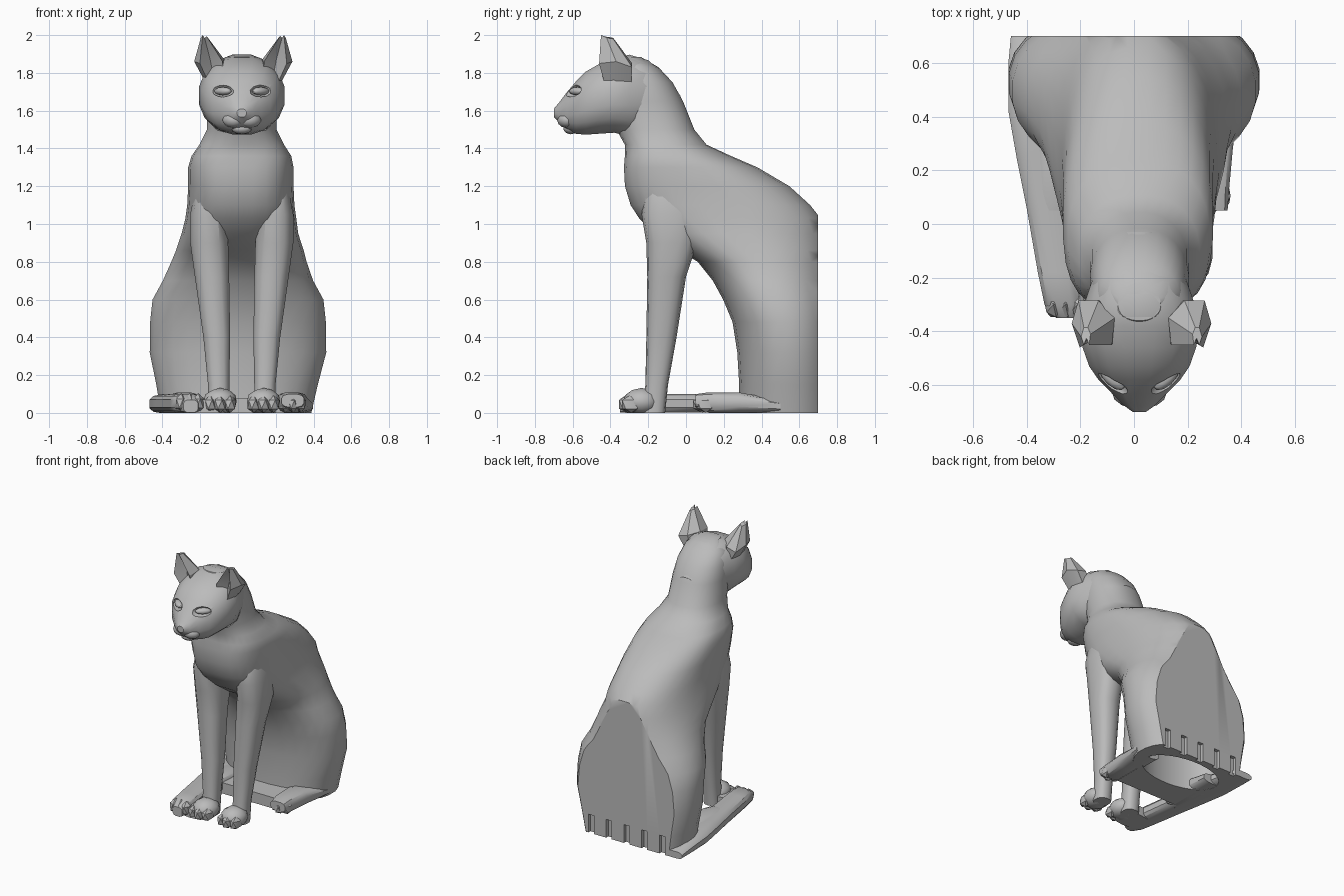
import bpy, bmesh, math
from mathutils import Matrix

if "Cube" in bpy.data.objects:
    bpy.data.objects.remove(bpy.data.objects["Cube"])

CX = 0.02  # mirror line of head and legs
stone = bpy.data.materials.new("grey_stone")
stone.diffuse_color = (0.5, 0.5, 0.5, 1)
stone.use_nodes = True
stone.node_tree.nodes["Principled BSDF"].inputs["Base Color"].default_value = stone.diffuse_color


def finish(name, bm, angle=35):
    bmesh.ops.recalc_face_normals(bm, faces=bm.faces)
    me = bpy.data.meshes.new(name)
    bm.to_mesh(me)
    bm.free()
    me.materials.append(stone)
    ob = bpy.data.objects.new(name, me)
    bpy.context.collection.objects.link(ob)
    smooth(ob, angle)
    return ob


def smooth(ob, angle=35):
    bpy.ops.object.select_all(action='DESELECT')
    ob.select_set(True)
    bpy.context.view_layer.objects.active = ob
    bpy.ops.object.shade_smooth_by_angle(angle=math.radians(angle))


def oval(n, p, front=None):
    """Unit superellipse points, with its own roundness on the front half."""
    pts = []
    for i in range(n):
        a = 2 * math.pi * (i + 0.5) / n
        c, s = math.cos(a), math.sin(a)
        e = 2 / (front if front and s < 0 else p)
        pts.append((math.copysign(abs(c) ** e, c), math.copysign(abs(s) ** e, s)))
    return pts


def loft_bm(rings):
    bm = bmesh.new()
    vs = [[bm.verts.new(p) for p in r] for r in rings]
    n = len(vs[0])
    for a, b in zip(vs, vs[1:]):
        for i in range(n):
            j = (i + 1) % n
            bm.faces.new((a[i], a[j], b[j], b[i]))
    bm.faces.new(vs[0])
    bm.faces.new(vs[-1])
    return bm


def flat_ring(z, x0, x1, y0, y1, n=16, p=2.3, front=None):
    return [((x0 + x1) / 2 + u * (x1 - x0) / 2, (y0 + y1) / 2 + v * (y1 - y0) / 2, z) for u, v in oval(n, p, front)]


def tall_ring(y, z0, z1, x0, x1, n=16, p=2.3):
    return [((x0 + x1) / 2 + u * (x1 - x0) / 2, y, (z0 + z1) / 2 + v * (z1 - z0) / 2) for u, v in oval(n, p)]


def blob(name, loc, size, turn=0, sub=2):
    bm = bmesh.new()
    bmesh.ops.create_icosphere(bm, subdivisions=sub, radius=1)
    m = Matrix.Translation(loc) @ Matrix.Rotation(turn, 4, 'Z') @ Matrix.Diagonal((*size, 1))
    bmesh.ops.transform(bm, matrix=m, verts=bm.verts)
    for v in bm.verts:
        v.co.z = max(v.co.z, 0)
    return finish(name, bm)


def carve(ob, cutter, operation='DIFFERENCE'):
    mod = ob.modifiers.new("cut", 'BOOLEAN')
    mod.operation, mod.solver, mod.object = operation, 'EXACT', cutter
    bpy.ops.object.select_all(action='DESELECT')
    ob.select_set(True)
    bpy.context.view_layer.objects.active = ob
    bpy.ops.object.modifier_apply(modifier=mod.name)
    bpy.data.objects.remove(cutter)


# Body: stacked level sections (z, front y, rear y, half width, centre x, front roundness)
body_rows = [
    (0.00, .28, .81, .40, -.01, 2.3), (0.15, .28, .81, .43, -.005, 2.3), (0.32, .27, .81, .47, 0, 2.2),
    (0.48, .245, .805, .468, 0, 2.2), (0.60, .195, .79, .455, 0, 2.2), (0.70, .14, .77, .40, 0, 2.2),
    (0.80, .06, .755, .36, .005, 2.3), (0.86, -.04, .75, .34, .01, 2.4), (0.95, -.17, .735, .31, .01, 2.6),
    (1.03, -.25, .715, .295, .015, 2.8), (1.10, -.295, .66, .285, .015, 3), (1.20, -.325, .55, .28, .015, 3),
    (1.30, -.33, .38, .28, .015, 3), (1.36, -.325, .24, .265, .018, 2.8), (1.42, -.325, .11, .225, .02, 2.5),
    (1.50, -.37, .045, .185, .02, 2.2), (1.65, -.42, -.015, .185, .02, 2.2), (1.75, -.42, -.07, .175, .02, 2.2),
    (1.83, -.40, -.145, .15, .02, 2.2), (1.885, -.36, -.24, .08, .02, 2.2)]
bm = loft_bm([flat_ring(z, cx - w, cx + w, f, r, 28, 2.2, pf) for z, f, r, w, cx, pf in body_rows])
# flat sawn-off back
bmesh.ops.bisect_plane(bm, geom=bm.verts[:] + bm.edges[:] + bm.faces[:], plane_co=(0, .7, 0),
                       plane_no=(0, 1, 0), clear_outer=True)
bmesh.ops.holes_fill(bm, edges=[e for e in bm.edges if e.is_boundary], sides=0)
body = finish("body", bm)

# Low base between the hind feet, joined to the body
bm = bmesh.new()
bmesh.ops.create_cube(bm, size=1, matrix=Matrix.Translation((-.005, .28, .04)) @ Matrix.Diagonal((.51, .32, .08, 1)))
carve(body, finish("base", bm), 'UNION')

# Oval hollow underneath and the row of slots along the back
hollow = ((-.1, .31, .31, .65), (.45, .31, .31, .65))
carve(body, finish("hollow_cutter", loft_bm([flat_ring(z, -.01 - r, -.01 + r, f, b, 32, 2) for z, r, f, b in hollow])))
for i in range(5):
    bm = bmesh.new()
    bmesh.ops.create_cube(bm, size=1, matrix=Matrix.Translation((-.295 + i * .145, .7, .035))
                          @ Matrix.Diagonal((.045, .05, .2, 1)))
    carve(body, finish("slot_cutter", bm))
smooth(body)

# Head: upright sections from nose to nape (y, bottom, top, half width)
head_rows = [
    (-.70, 1.565, 1.61, .025), (-.675, 1.54, 1.64, .06), (-.63, 1.495, 1.70, .105), (-.58, 1.475, 1.76, .155),
    (-.53, 1.47, 1.81, .19), (-.46, 1.475, 1.85, .215), (-.38, 1.48, 1.88, .23), (-.30, 1.46, 1.90, .21),
    (-.20, 1.50, 1.87, .175), (-.10, 1.55, 1.78, .13), (-.03, 1.60, 1.68, .06)]
head = finish("head", loft_bm([tall_ring(y, a, b, CX - w, CX + w, 16, 2.3) for y, a, b, w in head_rows]))

for s, side in ((-1, "left"), (1, "right")):
    # Eye socket and eyeball
    carve(head, blob("eye_cutter", (CX + s * .10, -.605, 1.707), (.075, .04, .036), s * .75))
    blob(side + "_eye", (CX + s * .10, -.575, 1.703), (.058, .028, .022), s * .75)
    # Muzzle cheek
    blob(side + "_muzzle", (CX + s * .045, -.632, 1.55), (.06, .048, .042), s * .4)

    # Ear: hollow-fronted tapering shell (distance from mirror line, y)
    plan = ((.195, -.37), (.18, -.29), (.13, -.29), (.10, -.37), (.10, -.42), (.15, -.40), (.18, -.43))
    mid = ((.26, -.37, 1.86), (.235, -.285, 1.83), (.16, -.285, 1.85), (.10, -.35, 1.87),
           (.11, -.45, 1.86), (.175, -.39, 1.87), (.23, -.46, 1.85))
    tip = ((.225, -.42, 1.985), (.215, -.385, 1.98), (.20, -.385, 1.985), (.19, -.41, 1.99),
           (.195, -.45, 1.995), (.205, -.425, 1.985), (.215, -.45, 2.0))
    ear_x = CX + .008
    finish(side + "_ear", loft_bm([[(ear_x + s * x, y, 1.74) for x, y in plan],
                                   [(ear_x + s * x, y, z) for x, y, z in mid],
                                   [(ear_x + s * x, y, z) for x, y, z in tip]]), 25)

    # Front leg (z, inner, outer, front y, rear y), its top buried in the shoulder
    leg_rows = [(0, .065, .18, -.23, -.11), (.15, .065, .18, -.215, -.095), (.4, .06, .205, -.21, -.05),
                (.72, .065, .25, -.205, 0), (.9, .07, .275, -.21, .06), (1.05, .075, .275, -.235, .08),
                (1.18, .09, .25, -.22, .06), (1.28, .12, .21, -.17, .02)]
    finish(side + "_front_leg", loft_bm([flat_ring(z, CX + s * a, CX + s * b, f, r, 14, 2.5)
                                         for z, a, b, f, r in leg_rows]))
    # Front paw and toes
    blob(side + "_front_paw", (CX + s * .115, -.235, .06), (.092, .10, .072))
    for k in (-1, 0, 1):
        blob(side + "_front_toe", (CX + s * .115 + k * .052, -.305 + abs(k) * .015, .045), (.037, .057, .052), 0, 1)

    # Hind foot lying beside the body, with toes
    foot_rows = [(.05, .03, .10, .23, .35), (.12, 0, .11, .21, .355), (.28, 0, .11, .2, .37), (.50, 0, .07, .2, .40)]
    finish(side + "_hind_foot", loft_bm([tall_ring(y, a, b, s * i, s * o, 12, 3) for y, a, b, i, o in foot_rows]))
    for k in (-1, 0, 1):
        blob(side + "_hind_toe", (s * (.29 + k * .042), .085 + abs(k) * .02, .045), (.031, .055, .048), 0, 1)

smooth(head)
blob("nose", (CX, -.672, 1.605), (.035, .027, .024), 0, 1)
blob("chin", (CX, -.61, 1.505), (.055, .04, .03))

# Tail wrapped round the left side to the front paws (y, height, outer x, inner x)
tail_rows = [(-.35, .07, -.29, -.21), (-.30, .10, -.335, -.19), (-.18, .10, -.36, -.20), (.05, .10, -.40, -.23),
             (.25, .10, -.44, -.24), (.42, .10, -.47, -.25), (.60, .08, -.47, -.28), (.70, .05, -.46, -.32)]
finish("tail", loft_bm([tall_ring(y, 0, h, o, i, 12, 3) for y, h, o, i in tail_rows]))
for k in range(3):
    blob("tail_tip_lump", (-.30 + k * .045, -.30, .05), (.036, .055, .055), 0, 1)
# Low web joining the tail end to the left front paw
finish("paw_web", loft_bm([flat_ring(z, -.28, -.06, -.32, -.14, 10, 3) for z in (0, .07)]))
